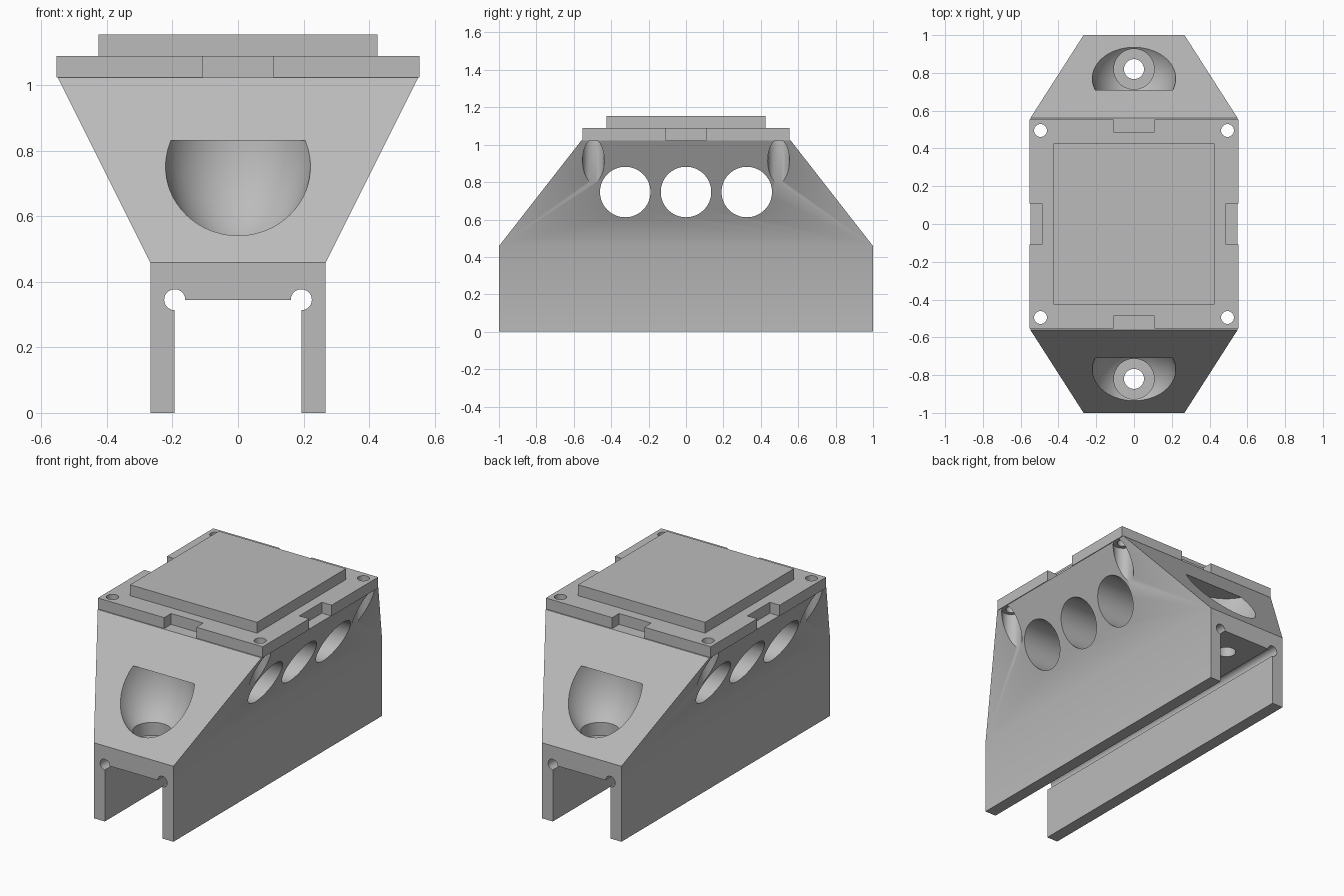
import bpy, bmesh, math
from mathutils import Matrix, Vector

if "Cube" in bpy.data.objects:
    bpy.data.objects.remove(bpy.data.objects["Cube"], do_unlink=True)

grey = bpy.data.materials.new("plain grey")
grey.use_nodes = True
COLOUR = (0.5, 0.5, 0.5, 1)
grey.diffuse_color = COLOUR
grey.node_tree.nodes["Principled BSDF"].inputs["Base Color"].default_value = COLOUR


def finish(name, bm):
    bmesh.ops.recalc_face_normals(bm, faces=bm.faces)
    mesh = bpy.data.meshes.new(name)
    bm.to_mesh(mesh)
    bm.free()
    mesh.materials.append(grey)
    obj = bpy.data.objects.new(name, mesh)
    bpy.context.collection.objects.link(obj)
    return obj


def box(name, size, centre):
    bm = bmesh.new()
    bmesh.ops.create_cube(bm, size=1, matrix=Matrix.Translation(centre) @ Matrix.Diagonal((*size, 1)))
    return finish(name, bm)


def cylinder(name, radius, length, centre, axis="Z"):
    turn = {"X": Matrix.Rotation(math.pi / 2, 4, "Y"),
            "Y": Matrix.Rotation(math.pi / 2, 4, "X"), "Z": Matrix()}[axis]
    bm = bmesh.new()
    bmesh.ops.create_cone(bm, cap_ends=True, segments=64, radius1=radius, radius2=radius,
                          depth=length, matrix=Matrix.Translation(centre) @ turn)
    return finish(name, bm)


def revolve(name, profile, centre):
    bm = bmesh.new()
    verts = [bm.verts.new((r, 0, z)) for r, z in profile]
    edges = [bm.edges.new(pair) for pair in zip(verts, verts[1:])]
    bmesh.ops.spin(bm, geom=verts + edges, axis=(0, 0, 1), cent=(0, 0, 0),
                   angle=math.tau, steps=64)
    bmesh.ops.remove_doubles(bm, verts=bm.verts, dist=1e-5)
    bmesh.ops.translate(bm, verts=bm.verts, vec=centre)
    return finish(name, bm)


def loft(name, sections):
    bm = bmesh.new()
    rings = [[bm.verts.new((sx * x, sy * y, z)) for sx, sy in ((-1, -1), (1, -1), (1, 1), (-1, 1))]
             for x, y, z in sections]
    for low, high in zip(rings, rings[1:]):
        for i in range(4):
            j = (i + 1) % 4
            bm.faces.new((low[i], low[j], high[j], high[i]))
    bm.faces.new(rings[0])
    bm.faces.new(rings[-1])
    return finish(name, bm)


def cut(target, cutters):
    # Apply each cutter in turn, then discard it
    bpy.context.view_layer.objects.active = target
    for cutter in cutters:
        mod = target.modifiers.new("cut", "BOOLEAN")
        mod.operation = "DIFFERENCE"
        mod.solver = "EXACT"
        mod.object = cutter
        bpy.ops.object.modifier_apply(modifier=mod.name)
        bpy.data.objects.remove(cutter, do_unlink=True)


CORNERS = [(x, y) for x in (-0.495, 0.495) for y in (-0.495, 0.495)]

# Body: straight skirt flaring into a hopper shape
body = loft("body", [(0.267, 1, 0), (0.267, 1, 0.458), (0.549, 0.56, 1.022)])

# Rail channel with round corner reliefs
tools = [box("channel", (0.386, 2.4, 0.545), (0, 0, 0.0725))]
tools += [cylinder("relief", 0.032, 2.4, (x, 0, 0.345), "Y") for x in (-0.193, 0.193)]

# Cross holes through the sides
tools += [cylinder("cross_hole", 0.135, 1.6, (0, y, 0.747), "X") for y in (-0.325, 0, 0.325)]

# Screw clearance grooves below the plate corners
tools += [cylinder("groove", 0.058, 0.5, (x, y, 0.95)) for x, y in CORNERS]

# Bowl-shaped end pockets with a counterbore and screw hole
bowl = [(0.233 * math.cos(a), 0.83 - 0.333 * math.sin(a))
        for a in [math.radians(62.7) * (1 - i / 16) for i in range(17)]]
profile = [(0, 0.2), (0.053, 0.2), (0.053, 0.455), (0.107, 0.455)] + bowl + [(0, 0.83)]
tools += [revolve("pocket", profile, Vector((0, y, 0))) for y in (-0.82, 0.82)]
cut(body, tools)

# Top plate with edge notches and corner screw holes
plate = box("top_plate", (1.106, 1.106, 0.066), (0, 0, 1.055))
tools = []
for side in (-1, 1):
    tools.append(box("notch", (0.216, 0.14, 0.2), (0, side * 0.557, 1.055)))
    tools.append(box("notch", (0.14, 0.216, 0.2), (side * 0.557, 0, 1.055)))
tools += [cylinder("screw_hole", 0.034, 0.3, (x, y, 1.055)) for x, y in CORNERS]
cut(plate, tools)

# Raised pad
pad = box("raised_pad", (0.852, 0.852, 0.066), (0, 0, 1.121))

for obj in (body, plate, pad):
    bpy.ops.object.select_all(action="DESELECT")
    obj.select_set(True)
    bpy.context.view_layer.objects.active = obj
    bpy.ops.object.shade_smooth_by_angle(angle=math.radians(30))
